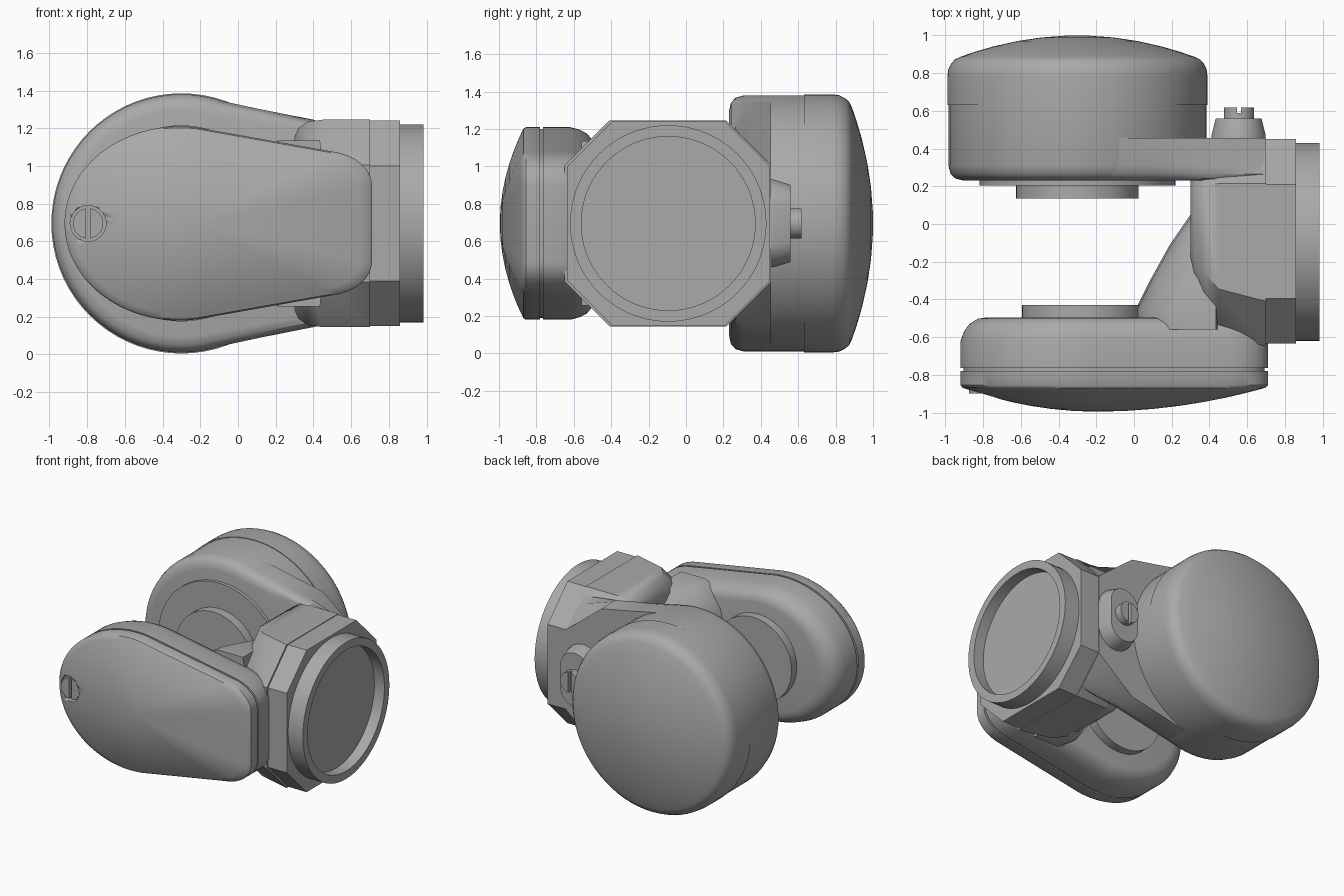
import bpy, bmesh
from math import sin, cos, pi, radians
from mathutils import Vector

cube = bpy.data.objects.get("Cube")
if cube:
    bpy.data.objects.remove(cube)

MID = 0.695      # height of the common axis
CX = -0.30       # x of the pivot axis

grey = bpy.data.materials.new("grey metal")
grey.use_nodes = True
grey.diffuse_color = (0.4, 0.4, 0.4, 1)
grey.node_tree.nodes["Principled BSDF"].inputs["Base Color"].default_value = (0.4, 0.4, 0.4, 1)


def loft(name, rings, angle=35, closed=False):
    """Skin equal-length rings of points; cap the ends or join them."""
    bm = bmesh.new()
    rows = [[bm.verts.new(p) for p in ring] for ring in rings]
    n = len(rows[0])
    pairs = list(zip(rows, rows[1:]))
    if closed:
        pairs.append((rows[-1], rows[0]))
    for a, b in pairs:
        for i in range(n):
            j = (i + 1) % n
            bm.faces.new((a[i], a[j], b[j], b[i]))
    if not closed:
        bm.faces.new(rows[0])
        bm.faces.new(rows[-1])
    bmesh.ops.recalc_face_normals(bm, faces=bm.faces)
    mesh = bpy.data.meshes.new(name)
    bm.to_mesh(mesh)
    bm.free()
    mesh.materials.append(grey)
    ob = bpy.data.objects.new(name, mesh)
    bpy.context.collection.objects.link(ob)
    bpy.ops.object.select_all(action='DESELECT')
    ob.select_set(True)
    bpy.context.view_layer.objects.active = ob
    bpy.ops.object.shade_smooth_by_angle(angle=radians(angle))
    return ob


def turned(name, profile, cx, n=72, z=MID, closed=False):
    """Round part about an axis along y; profile holds (radius, y)."""
    return loft(name, [[(cx + r * cos(2 * pi * i / n), y, z + r * sin(2 * pi * i / n))
                        for i in range(n)] for r, y in profile], closed=closed)


def mirrored(half):
    """Close an upper half outline of (x, height) about the mid axis."""
    return half + [(x, -h) for x, h in reversed(half)]


def flat_ring(outline, y, s=1.0, cx=-0.2):
    return [(cx + (x - cx) * s, y, MID + h * s) for x, h in outline]


def slotted_screw(name, cx, r, y0, y1, gap):
    """Two half discs with a vertical slot between them."""
    for side, word in ((1, "left"), (-1, "right")):
        arc = [(cx + side * max(gap, r * cos(a)), MID + r * sin(a))
               for a in [radians(-82 + 164 * i / 24) for i in range(25)]]
        loft(f"{name}_{word}_half", [[(x, y, z) for x, z in arc] for y in (y0, y1)])


# Rear round housing and domed cap
turned("rear_housing", [(0.60, 0.23), (0.645, 0.24), (0.672, 0.265), (0.685, 0.31),
                        (0.685, 0.63)], CX)
dome = [(0.64 * s, 1.0 - 0.12 * s ** 2) for s in (0.97, 0.85, 0.7, 0.5, 0.3, 0.1)]
turned("rear_cap", [(0.69, 0.63), (0.69, 0.78), (0.685, 0.82), (0.67, 0.85),
                    (0.65, 0.873)] + dome, CX)
turned("rear_pivot_plate", [(0.52, 0.26), (0.52, 0.205)], CX)
turned("rear_pivot_boss", [(0.325, 0.24), (0.325, 0.135)], CX)


# Rear arm, narrowing to the chamfered hub
def arm_outline(end, r):
    arc = [(CX + r * cos(a), r * sin(a)) for a in [radians(180 - 102 * i / 30) for i in range(31)]]
    return mirrored(arc[1:] + [(0.12, r * 0.89), (0.40, 0.55 * r / 0.68), (0.70, end)])


loft("rear_arm", [flat_ring(arm_outline(end, r), y) for y, end, r in
                  ((0.23, 0.46, 0.60), (0.24, 0.49, 0.645), (0.265, 0.50, 0.67),
                   (0.31, 0.45, 0.68), (0.455, 0.31, 0.68))])


# Octagonal hub between the arms
def octagon(x, y0, y1, h, cut):
    k = h - cut
    return [(x, y0, MID - k), (x, y0 + cut, MID - h), (x, y1 - cut, MID - h), (x, y1, MID - k),
            (x, y1, MID + k), (x, y1 - cut, MID + h), (x, y0 + cut, MID + h), (x, y0, MID + k)]


loft("hub_collar", [octagon(x, -0.635, 0.45, 0.545, 0.24) for x in (0.68, 0.86)])
hub = loft("hub_body", [octagon(0.30, -0.22, 0.25, 0.46, 0.12), octagon(0.32, -0.33, 0.32, 0.505, 0.15),
                        octagon(0.37, -0.46, 0.40, 0.54, 0.2), octagon(0.45, -0.58, 0.45, 0.55, 0.235),
                        octagon(0.70, -0.65, 0.455, 0.55, 0.24)], angle=40)


# Open mounting ring on the end of the hub
def hub_ring(x, r):
    return [(x, -0.095 + r * cos(2 * pi * i / 72), MID + r * sin(2 * pi * i / 72)) for i in range(72)]


loft("mounting_ring", [hub_ring(x, r) for x, r in
                       ((0.84, 0.525), (0.985, 0.525), (0.985, 0.465), (0.90, 0.465))])

# Front arm and its domed cover share a teardrop outline
left = [(-0.31 + 0.61 * cos(a), 0.515 * sin(a)) for a in [radians(179 - 97 * i / 30) for i in range(31)]]
corner = [(0.45 + 0.26 * cos(a), 0.205 + 0.18 * sin(a)) for a in [radians(80 - 10 * i) for i in range(9)]]
teardrop = mirrored(left + corner)
loft("front_arm", [flat_ring(teardrop, y, s) for y, s in
                   ((-0.495, 0.80), (-0.502, 0.87), (-0.53, 0.935), (-0.57, 0.975),
                    (-0.62, 1.0), (-0.765, 1.0), (-0.765, 0.98), (-0.79, 0.98))])
cover = loft("front_cover", [flat_ring(teardrop, -0.78), flat_ring(teardrop, -0.855)]
             + [flat_ring(teardrop, -0.995 + 0.13 * s ** 2, s)
                for s in (0.985, 0.93, 0.85, 0.75, 0.62, 0.48, 0.33, 0.18, 0.05)])
turned("front_pivot_boss", [(0.325, -0.52), (0.325, -0.43)], -0.27)

# Screw sunk into the cover
cutter = turned("screw_recess_cutter", [(0.095, -1.1), (0.095, -0.86)], -0.795, 40)
cutter.hide_render = True
cutter.hide_set(True)
cut = cover.modifiers.new("screw_recess", 'BOOLEAN')
cut.operation = 'DIFFERENCE'
cut.object = cutter
slotted_screw("cover_screw", -0.795, 0.08, -0.85, -0.90, 0.01)

# Curved web joining the front arm to the hub
web = [(0.01, -0.45), (0.09, -0.29), (0.19, -0.11), (0.30, 0.05), (0.45, 0.08), (0.45, -0.56), (0.02, -0.56)]
loft("inner_web", [[(0.42 + (x - 0.42) * s, -0.56 + (y + 0.56) * s, MID + h) for x, y in web]
                   for h, s in ((-0.44, 0.5), (-0.38, 0.72), (-0.28, 0.9), (-0.14, 0.98), (0, 1),
                                (0.14, 0.98), (0.28, 0.9), (0.38, 0.72), (0.44, 0.5))], angle=45)


# Tapered lock block with a slotted screw behind the hub
def stadium(y, r, reach):
    return [(0.555 + r * cos(a), y, MID + r * sin(a) + (reach if sin(a) > 0 else -reach))
            for a in [radians(7.5 + 15 * i) for i in range(24)]]


loft("lock_block", [stadium(0.44, 0.145, 0.09), stadium(0.47, 0.145, 0.09), stadium(0.56, 0.122, 0.085)])
turned("lock_screw_base", [(0.08, 0.55), (0.08, 0.59)], 0.557, 40)
slotted_screw("lock_screw", 0.557, 0.08, 0.585, 0.618, 0.01)
